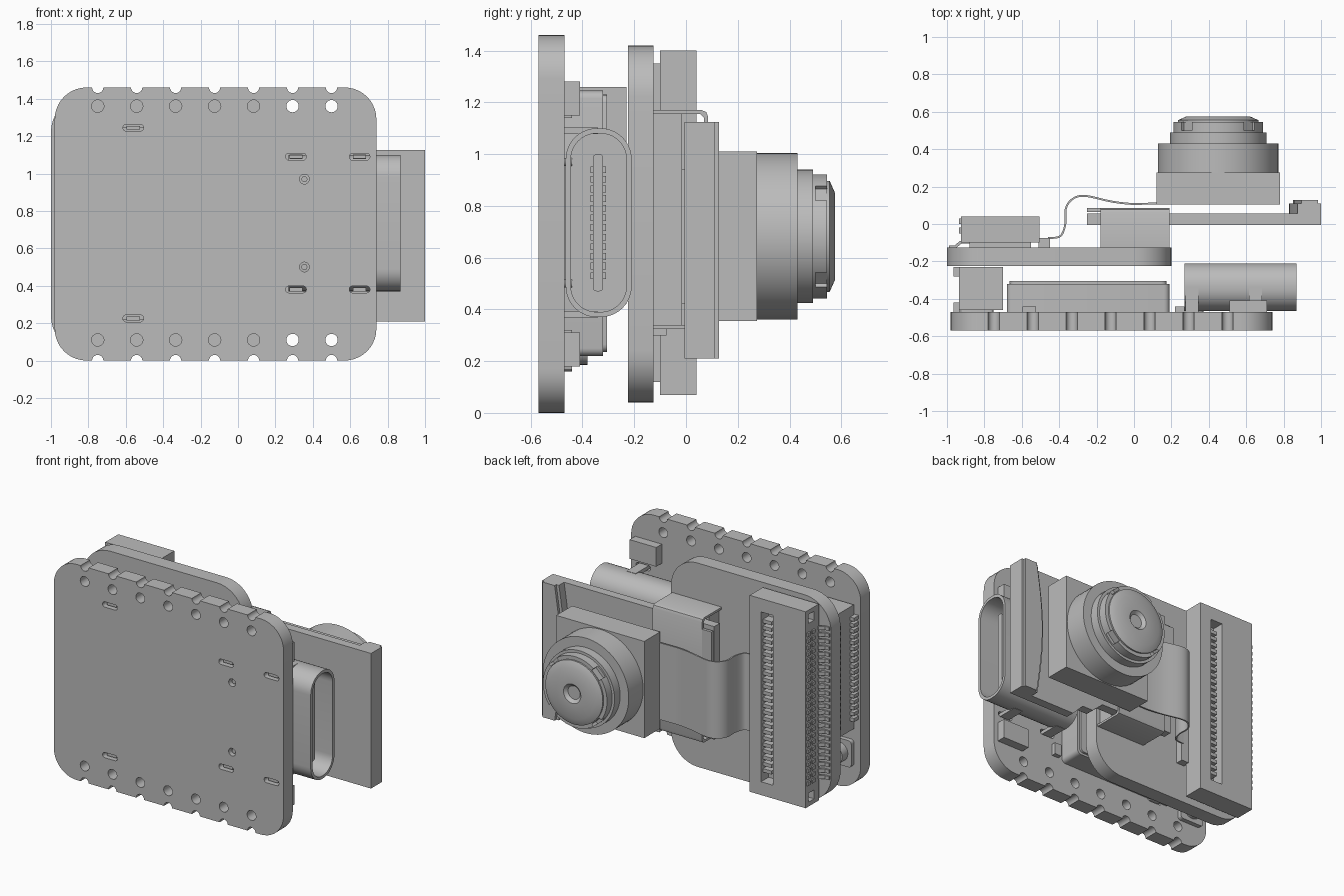
import bpy, bmesh, math
from mathutils import Vector

cube = bpy.data.objects.get("Cube")
if cube:
    bpy.data.objects.remove(cube, do_unlink=True)

GREY = (0.5, 0.5, 0.5, 1)
mat = bpy.data.materials.new("plain grey")
mat.use_nodes = True
mat.diffuse_color = GREY
mat.node_tree.nodes["Principled BSDF"].inputs["Base Color"].default_value = GREY
parts = []


def finish(name, bm):
    bmesh.ops.recalc_face_normals(bm, faces=bm.faces)
    mesh = bpy.data.meshes.new(name)
    bm.to_mesh(mesh)
    bm.free()
    mesh.materials.append(mat)
    ob = bpy.data.objects.new(name, mesh)
    bpy.context.collection.objects.link(ob)
    parts.append(ob)
    return ob


def place(axis, u, v, w):
    return {"x": (w, u, v), "y": (u, w, v), "z": (u, v, w)}[axis]


def add_prism(bm, pts, axis, a, b):
    lo = [bm.verts.new(place(axis, u, v, a)) for u, v in pts]
    hi = [bm.verts.new(place(axis, u, v, b)) for u, v in pts]
    bm.faces.new(lo)
    bm.faces.new(hi[::-1])
    for i in range(len(pts)):
        j = (i + 1) % len(pts)
        bm.faces.new((lo[i], lo[j], hi[j], hi[i]))


def add_box(bm, x0, x1, y0, y1, z0, z1):
    add_prism(bm, [(x0, z0), (x1, z0), (x1, z1), (x0, z1)], "y", y0, y1)


def prism(name, pts, axis, a, b):
    bm = bmesh.new()
    add_prism(bm, pts, axis, a, b)
    return finish(name, bm)


def boxes(name, items):
    bm = bmesh.new()
    for item in items:
        add_box(bm, *item)
    return finish(name, bm)


def rounded(u0, u1, v0, v1, r, n=10):
    pts = []
    corners = ((u1 - r, v1 - r), (u0 + r, v1 - r), (u0 + r, v0 + r), (u1 - r, v0 + r))
    for k, (cu, cv) in enumerate(corners):
        for i in range(n + 1):
            t = (k + i / n) * math.pi / 2
            pts.append((cu + r * math.cos(t), cv + r * math.sin(t)))
    return pts


def circle(u, v, r, n=24):
    return [(u + r * math.cos(math.tau * i / n), v + r * math.sin(math.tau * i / n)) for i in range(n)]


def cut(ob, cutter_bm):
    cutter = finish("cutter", cutter_bm)
    parts.remove(cutter)
    mod = ob.modifiers.new("cut", "BOOLEAN")
    mod.operation = "DIFFERENCE"
    mod.solver = "EXACT"
    mod.object = cutter
    bpy.context.view_layer.objects.active = ob
    bpy.ops.object.modifier_apply(modifier=mod.name)
    bpy.data.objects.remove(cutter, do_unlink=True)


def row(z0, z1, n):
    return [z0 + (z1 - z0) * i / (n - 1) for i in range(n)]


# Main board with edge notches, pin holes, slots and locating holes
main = prism("main_board", rounded(-0.98, 0.74, 0, 1.46, 0.17), "y", -0.57, -0.47)
slots = [(x, z) for x, dz in ((-0.56, 0.51), (0.31, 0.355), (0.65, 0.355)) for z in (0.735 - dz, 0.735 + dz)]
bm = bmesh.new()
for x in row(-0.75, 0.5, 7):
    for z, r in ((0, 0.03), (1.46, 0.03), (0.11, 0.033), (1.36, 0.033)):
        add_prism(bm, circle(x, z, r), "y", -0.6, -0.44)
for x, z in slots:
    add_prism(bm, rounded(x - 0.055, x + 0.055, z - 0.018, z + 0.018, 0.017, 5), "y", -0.6, -0.44)
for z in (0.5, 0.97):
    add_prism(bm, circle(0.355, z, 0.026), "y", -0.6, -0.44)
cut(main, bm)
boxes("slot_pegs", [(x - 0.035, x + 0.035, -0.55, -0.44, z - 0.01, z + 0.01) for x, z in slots])
bm = bmesh.new()
for z in (0.5, 0.97):
    add_prism(bm, circle(0.355, z, 0.016, 16), "y", -0.55, -0.44)
finish("locating_pins", bm)

# Shielded chip and side buttons
prism("chip_shield", rounded(-0.68, 0.19, 0.22, 1.245, 0.03, 4), "y", -0.47, -0.32)
prism("chip_shield_lid", rounded(-0.665, 0.175, 0.235, 1.23, 0.03, 4), "y", -0.32, -0.305)
boxes("side_buttons", [(0.51, 0.71, -0.47, -0.41, z, z + 0.13) for z in (0.18, 1.15)])
boxes("small_chips", [(0.22, 0.27, -0.47, -0.44, z, z + 0.08) for z in (0.24, 1.14)])

# Charging socket: hollow rounded shell with a tongue
outer = rounded(-0.465, -0.21, 0.37, 1.10, 0.12)
inner = rounded(-0.445, -0.23, 0.39, 1.08, 0.1)
bm = bmesh.new()
loops = []
for pts, x in ((outer, 0.27), (outer, 0.87), (inner, 0.87), (inner, 0.36)):
    loops.append([bm.verts.new((x, y, z)) for y, z in pts])
for a, b in zip(loops, loops[1:]):
    for i in range(len(a)):
        j = (i + 1) % len(a)
        bm.faces.new((a[i], a[j], b[j], b[i]))
bm.faces.new(loops[0])
bm.faces.new(loops[-1])
finish("socket_shell", bm)
prism("socket_tongue", rounded(-0.36, -0.32, 0.47, 1.0, 0.015, 4), "x", 0.35, 0.8)
boxes("socket_contacts", [(0.4, 0.76, -0.37, -0.31, z - 0.013, z + 0.013) for z in row(0.53, 0.94, 12)])
boxes("socket_feet", [(x - 0.035, x + 0.035, -0.48, -0.34, z - 0.012, z + 0.012)
                      for x in (0.31, 0.65) for z in (0.38, 1.09)])

# Lower stacking connector, its pins and the round aerial connector
boxes("stacking_connector", [(-0.935, -0.7, -0.46, -0.23, 0.42, 1.26)])
boxes("stacking_pins", [(-0.965, -0.93, y, y + 0.05, z - 0.012, z + 0.012)
                        for y in (-0.47, -0.28) for z in row(0.5, 1.18, 18)])
prism("aerial_base", rounded(-0.93, -0.75, 0.16, 0.34, 0.02, 3), "y", -0.47, -0.44)
prism("aerial_ring", circle(-0.84, 0.25, 0.065), "y", -0.44, -0.38)

# Upper board
prism("upper_board", rounded(-1, 0.2, 0.04, 1.42, 0.2), "y", -0.225, -0.125)

# Upper connector with a comb slot, end windows and bent pins
conn = boxes("upper_connector", [(-0.925, -0.505, -0.1, 0.04, 0.07, 1.40)])
bm = bmesh.new()
add_box(bm, -0.68, -0.59, -0.04, 0.06, 0.16, 1.31)
for z in (0.1, 1.31):
    add_box(bm, -0.95, -0.86, -0.05, 0.01, z, z + 0.06)
cut(conn, bm)
boxes("connector_foot", [(-0.88, -0.55, -0.13, -0.09, 0.12, 1.35)])
boxes("comb_teeth", [(-0.655, -0.585, -0.05, 0.02, z - 0.012, z + 0.012) for z in row(0.23, 1.24, 24)])
boxes("connector_studs", [(-0.935, -0.92, y, y + 0.03, z - 0.012, z + 0.012)
                          for y in (-0.05, 0) for z in row(0.23, 1.24, 24)])
bent = [(-0.88, -0.09), (-0.93, -0.09), (-0.96, -0.115), (-0.99, -0.115),
        (-0.99, -0.127), (-0.95, -0.127), (-0.92, -0.103), (-0.88, -0.103)]
bm = bmesh.new()
for z in row(0.23, 1.24, 24):
    add_prism(bm, bent, "z", z - 0.012, z + 0.012)
finish("connector_pins", bm)
boxes("ribbon_clamp", [(-0.51, -0.45, -0.125, -0.075, 0.3, 1.06)])

# Card holder: folded metal shell over a housing
shell = [(-0.125, 0.325), (0.06, 0.325), (0.078, 0.332), (0.085, 0.35), (0.085, 1.145),
         (0.078, 1.163), (0.06, 1.17), (-0.125, 1.17), (-0.125, 1.155), (0.055, 1.155),
         (0.07, 1.14), (0.07, 0.355), (0.055, 0.34), (-0.125, 0.34)]
prism("card_holder_shell", shell, "x", -0.18, 0.19)
boxes("card_holder_housing", [(-0.16, 0.17, -0.13, -0.015, 0.34, 1.155)])
boxes("card_holder_lip", [(-0.25, -0.17, 0.065, 0.085, 0.8, 1.1)])

# Memory card with stepped edge and a curved finger ridge
card = [(1.0, 0.21), (1.0, 1.125), (-0.25, 1.125), (-0.25, 0.36), (0.3, 0.36),
        (0.38, 0.29), (0.46, 0.29), (0.54, 0.21)]
prism("memory_card", card, "y", -0.005, 0.055)
arc = [(0.875 - 0.045 * math.sin(math.pi * i / 12), 0.21 + 0.915 * i / 12) for i in range(13)]
prism("card_ridge", [(1.0, 0.21)] + arc[:1] + arc[1:] + [(1.0, 1.125)], "y", 0.05, 0.11)
arc = [(x + 0.02, z) for x, z in arc]
prism("card_ridge_top", [(0.985, 0.21)] + arc + [(0.985, 1.125)], "y", 0.11, 0.128)

# Flexible ribbon: smooth path thickened into a strip
path = [Vector(p) for p in ((-0.56, -0.08), (-0.46, -0.08), (-0.39, -0.068), (-0.362, 0), (-0.36, 0.08),
                            (-0.325, 0.13), (-0.26, 0.145), (-0.12, 0.115), (0, 0.102), (0.14, 0.105))]
curve = []
for i in range(1, len(path) - 2):
    p0, p1, p2, p3 = path[i - 1:i + 3]
    for k in range(6):
        t = k / 6
        curve.append(p1 + (p2 - p0) * (t / 2) + (2 * p0 - 5 * p1 + 4 * p2 - p3) * (t * t / 2)
                     + (3 * p1 - p0 - 3 * p2 + p3) * (t ** 3 / 2))
curve += path[-2:]
side = []
for i, p in enumerate(curve):
    d = (curve[min(i + 1, len(curve) - 1)] - curve[max(i - 1, 0)]).normalized()
    side.append(p + Vector((-d.y, d.x)) * 0.01)
prism("ribbon_cable", [tuple(p) for p in curve + side[::-1]], "z", 0.42, 0.94)

# Camera block and turned lens barrel
boxes("camera_block", [(0.12, 0.78, 0.105, 0.275, 0.355, 1.01)])
profile = [(0, 0.27), (0.322, 0.27), (0.322, 0.43), (0.258, 0.43), (0.258, 0.49), (0.24, 0.49),
           (0.24, 0.545), (0.215, 0.545), (0.215, 0.555), (0.17, 0.575), (0.065, 0.575),
           (0.045, 0.555), (0, 0.555)]
bm = bmesh.new()
verts = [bm.verts.new((r, y, 0)) for r, y in profile]
edges = [bm.edges.new(pair) for pair in zip(verts, verts[1:])]
bmesh.ops.spin(bm, geom=verts + edges, cent=(0, 0, 0), axis=(0, 1, 0), angle=math.tau, steps=64)
bmesh.ops.remove_doubles(bm, verts=bm.verts, dist=0.0005)
bmesh.ops.translate(bm, verts=bm.verts, vec=(0.45, 0, 0.682))
lens = finish("lens_barrel", bm)
bm = bmesh.new()
for k in range(4):
    a = math.pi / 4 + k * math.pi / 2
    d, s = Vector((math.cos(a), math.sin(a))), Vector((-math.sin(a), math.cos(a))) * 0.04
    mid = Vector((0.45, 0.682))
    pts = [mid + d * 0.218 - s, mid + d * 0.251 - s, mid + d * 0.251 + s, mid + d * 0.218 + s]
    add_prism(bm, [tuple(p) for p in pts], "y", 0.5, 0.56)
cut(lens, bm)

# Smooth curved walls, keep hard edges
bpy.ops.object.select_all(action="DESELECT")
for ob in parts:
    ob.select_set(True)
bpy.context.view_layer.objects.active = parts[0]
bpy.ops.object.shade_smooth_by_angle(angle=math.radians(30))
